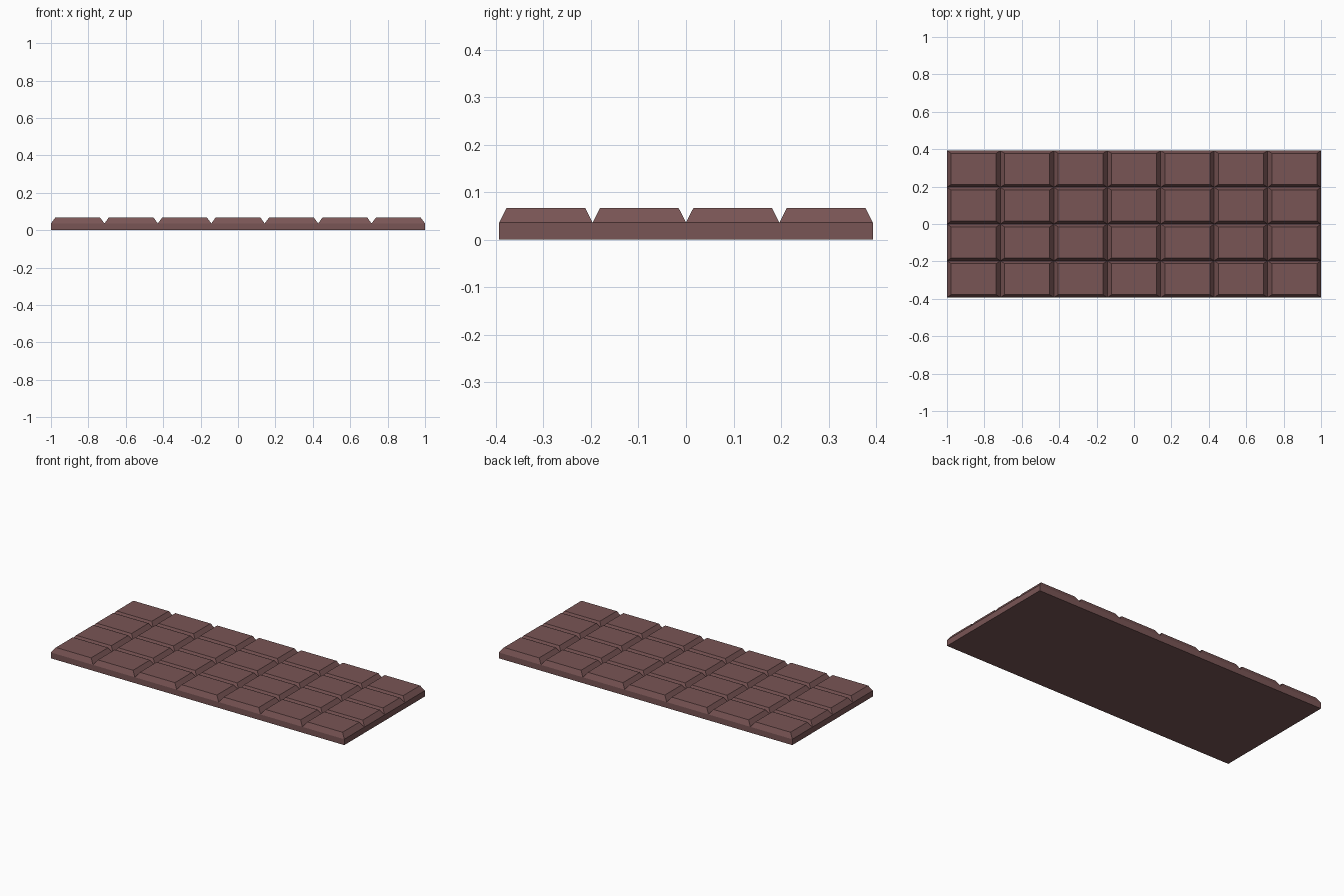
import bpy, bmesh
from mathutils import Vector

if "Cube" in bpy.data.objects:
    bpy.data.objects.remove(bpy.data.objects["Cube"])

COLS, ROWS = 7, 4
HALF_Y = 0.393
GROOVE_Z, TOP_Z = 0.036, 0.067
TOP_SCALE = 0.84

bm = bmesh.new()

# Grid at groove level, one face per piece
bmesh.ops.create_grid(bm, x_segments=COLS, y_segments=ROWS, size=1)
for v in bm.verts:
    v.co = Vector((v.co.x, v.co.y * HALF_Y, GROOVE_Z))
rim = [e for e in bm.edges if e.is_boundary]

# Side walls and flat underside
walls = bmesh.ops.extrude_edge_only(bm, edges=rim)["geom"]
for v in walls:
    if isinstance(v, bmesh.types.BMVert):
        v.co.z = 0
bottom = [e for e in bm.edges if all(v.co.z == 0 for v in e.verts)]
bmesh.ops.contextual_create(bm, geom=bottom)

# Raised pieces with bevelled sides
cells = [f for f in bm.faces if all(v.co.z > 0 for v in f.verts)]
for f in bmesh.ops.extrude_discrete_faces(bm, faces=cells)["faces"]:
    c = f.calc_center_median()
    for v in f.verts:
        v.co = c + (v.co - c) * TOP_SCALE
        v.co.z = TOP_Z

bmesh.ops.recalc_face_normals(bm, faces=bm.faces)
mesh = bpy.data.meshes.new("chocolate_bar")
bm.to_mesh(mesh)
bm.free()
bar = bpy.data.objects.new("chocolate_bar", mesh)
bpy.context.collection.objects.link(bar)

# Chocolate colour
mat = bpy.data.materials.new("chocolate")
mat.diffuse_color = (0.19, 0.09, 0.09, 1)
mat.use_nodes = True
mat.node_tree.nodes["Principled BSDF"].inputs["Base Color"].default_value = mat.diffuse_color
mesh.materials.append(mat)
